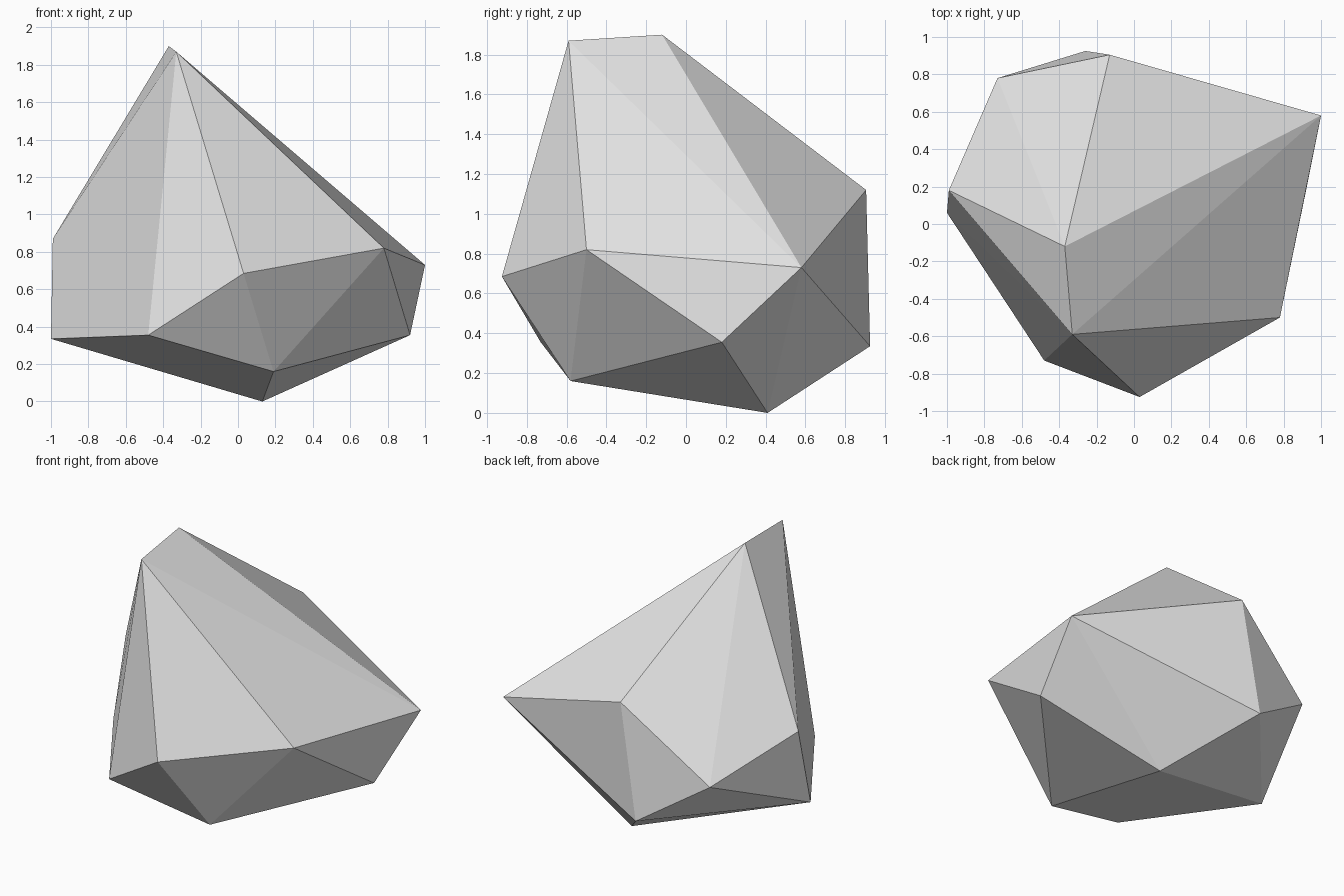
import bpy
import bmesh

# Remove the default cube if present
cube = bpy.data.objects.get("Cube")
if cube:
    bpy.data.objects.remove(cube, do_unlink=True)

# Stone colour
stone = bpy.data.materials.new("grey_stone")
stone.use_nodes = True
grey = (0.8, 0.8, 0.8, 1.0)
stone.diffuse_color = grey
stone.node_tree.nodes["Principled BSDF"].inputs["Base Color"].default_value = grey

# Corners of the faceted rock, grouped by level
ridge = [(-0.33, -0.59, 1.87), (-0.37, -0.12, 1.90)]
shoulder = [(-0.99, 0.18, 0.87), (0.03, -0.925, 0.685), (0.78, -0.50, 0.82),
            (1.00, 0.58, 0.73), (-0.13, 0.905, 1.12), (-0.73, 0.78, 0.64)]
skirt = [(-1.00, 0.06, 0.335), (-0.48, -0.73, 0.355),
         (0.92, 0.18, 0.355), (-0.26, 0.925, 0.335)]
foot = [(0.19, -0.58, 0.16), (0.13, 0.41, 0.0)]

# Wrap the corners in a convex skin with flat facets
bm = bmesh.new()
for corner in ridge + shoulder + skirt + foot:
    bm.verts.new(corner)
bmesh.ops.convex_hull(bm, input=bm.verts)
bmesh.ops.recalc_face_normals(bm, faces=bm.faces)
for face in bm.faces:
    face.smooth = False

mesh = bpy.data.meshes.new("rock")
bm.to_mesh(mesh)
bm.free()
mesh.materials.append(stone)
rock = bpy.data.objects.new("rock", mesh)
bpy.context.collection.objects.link(rock)
